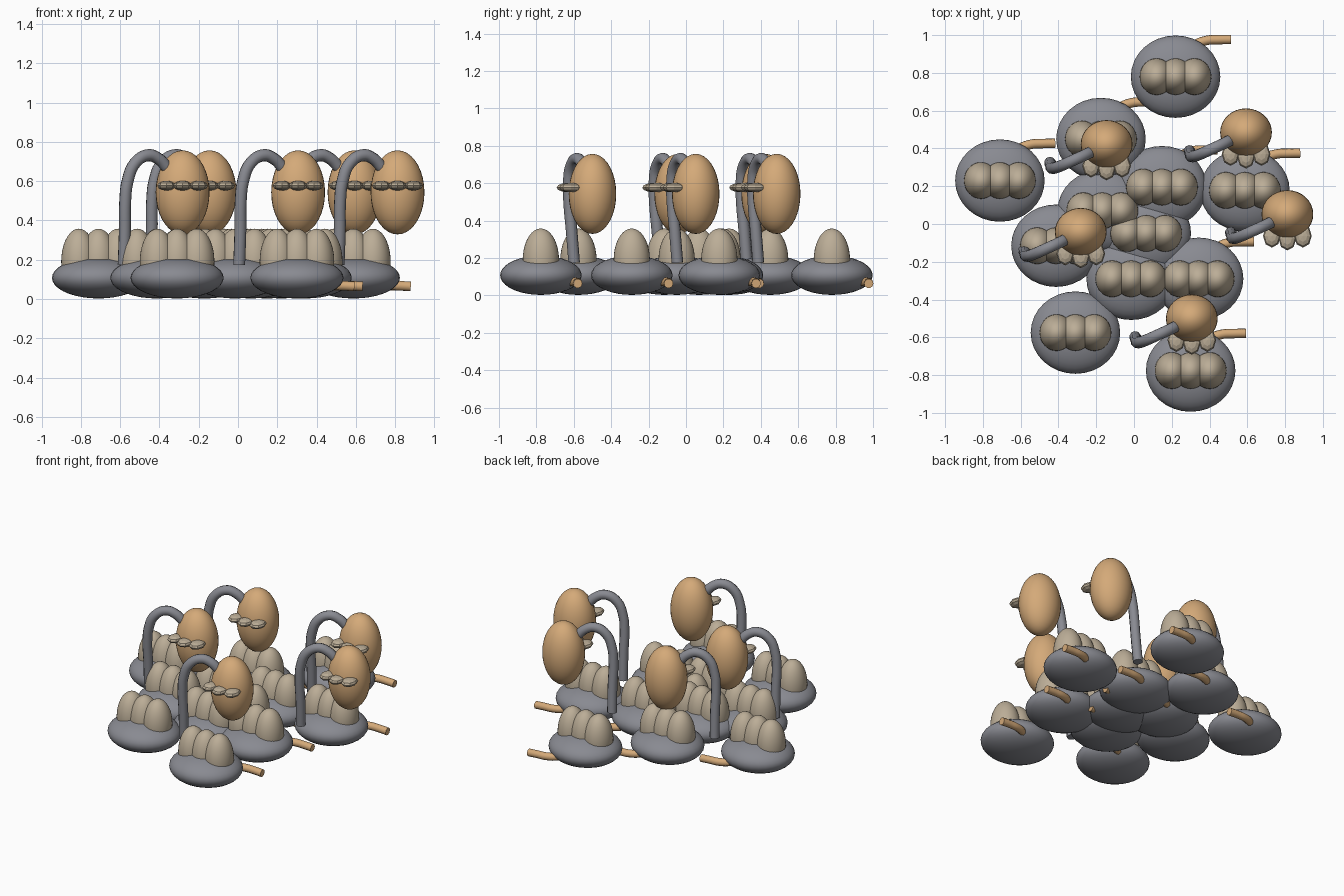
import bpy
import math

if "Cube" in bpy.data.objects:
    bpy.data.objects.remove(bpy.data.objects["Cube"])


def material(name, rgb):
    m = bpy.data.materials.new(name)
    m.diffuse_color = (*rgb, 1)
    m.use_nodes = True
    m.node_tree.nodes["Principled BSDF"].inputs["Base Color"].default_value = m.diffuse_color
    return m


GRAY = material("slate gray", (0.25, 0.255, 0.285))
TAN = material("warm tan", (0.66, 0.40, 0.19))
BEIGE = material("dull beige", (0.50, 0.42, 0.31))


def ellipsoid(name, centre, radii, mat, segments=32, rings=18, smooth=True):
    bpy.ops.mesh.primitive_uv_sphere_add(segments=segments, ring_count=rings, location=centre)
    ob = bpy.context.object
    ob.name = name
    ob.scale = radii
    bpy.ops.object.transform_apply(location=False, rotation=False, scale=True)
    ob.data.materials.append(mat)
    if smooth:
        bpy.ops.object.shade_smooth()
    return ob


def tube(name, origin, points, radius, mat):
    curve = bpy.data.curves.new(name, "CURVE")
    curve.dimensions = "3D"
    curve.bevel_depth = radius
    curve.bevel_resolution = 3
    curve.resolution_u = 5
    curve.use_fill_caps = True
    spline = curve.splines.new("BEZIER")
    spline.bezier_points.add(len(points) - 1)
    for bp, p in zip(spline.bezier_points, points):
        bp.co = p
        bp.handle_left_type = bp.handle_right_type = "AUTO"
    ob = bpy.data.objects.new(name, curve)
    ob.location = (*origin, 0)
    bpy.context.collection.objects.link(ob)
    curve.materials.append(mat)
    # Convert to mesh so the end caps stay sharp
    bpy.ops.object.select_all(action="DESELECT")
    ob.select_set(True)
    bpy.context.view_layer.objects.active = ob
    bpy.ops.object.convert(target="MESH")
    bpy.ops.object.shade_smooth_by_angle(angle=math.radians(40))


# Flattened bodies, each with three humps and a curved tail
bodies = [(0.22, 0.78), (-0.175, 0.45), (-0.71, 0.23), (0.148, 0.195),
          (0.587, 0.178), (-0.168, 0.07), (0.065, -0.05), (-0.413, -0.115),
          (-0.015, -0.29), (0.342, -0.29), (-0.31, -0.575), (0.30, -0.776)]
tail_path = [(0.05, 0.10, 0.09), (0.10, 0.165, 0.075), (0.165, 0.192, 0.07),
             (0.23, 0.196, 0.068), (0.292, 0.197, 0.064)]
for x, y in bodies:
    ellipsoid("body", (x, y, 0.108), (0.237, 0.218, 0.105), GRAY)
    for k in (-1, 0, 1):
        ellipsoid("hump", (x + k * 0.1, y, 0.19), (0.09, 0.097, 0.168), BEIGE)
    tube("tail", (x, y), tail_path, 0.025, TAN)

# Egg-shaped heads, each with a hooked neck and three faceted lip lobes
heads = [(-0.145, 0.423), (0.593, 0.485), (0.812, 0.052), (-0.282, -0.042), (0.306, -0.5)]
neck_path = [(-0.300, -0.098, 0.175), (-0.294, -0.112, 0.35), (-0.292, -0.125, 0.5),
             (-0.280, -0.127, 0.6), (-0.242, -0.115, 0.692), (-0.175, -0.085, 0.732),
             (-0.12, -0.06, 0.712), (-0.08, -0.04, 0.67)]
for x, y in heads:
    ellipsoid("head", (x, y, 0.543), (0.137, 0.127, 0.214), TAN)
    tube("neck", (x, y), neck_path, 0.031, GRAY)
    for k in (-1, 0, 1):
        ellipsoid("lip_lobe", (x + k * 0.082, y - 0.13 + abs(k) * 0.015, 0.577),
                  (0.047, 0.062, 0.025), BEIGE, 8, 6, False)
